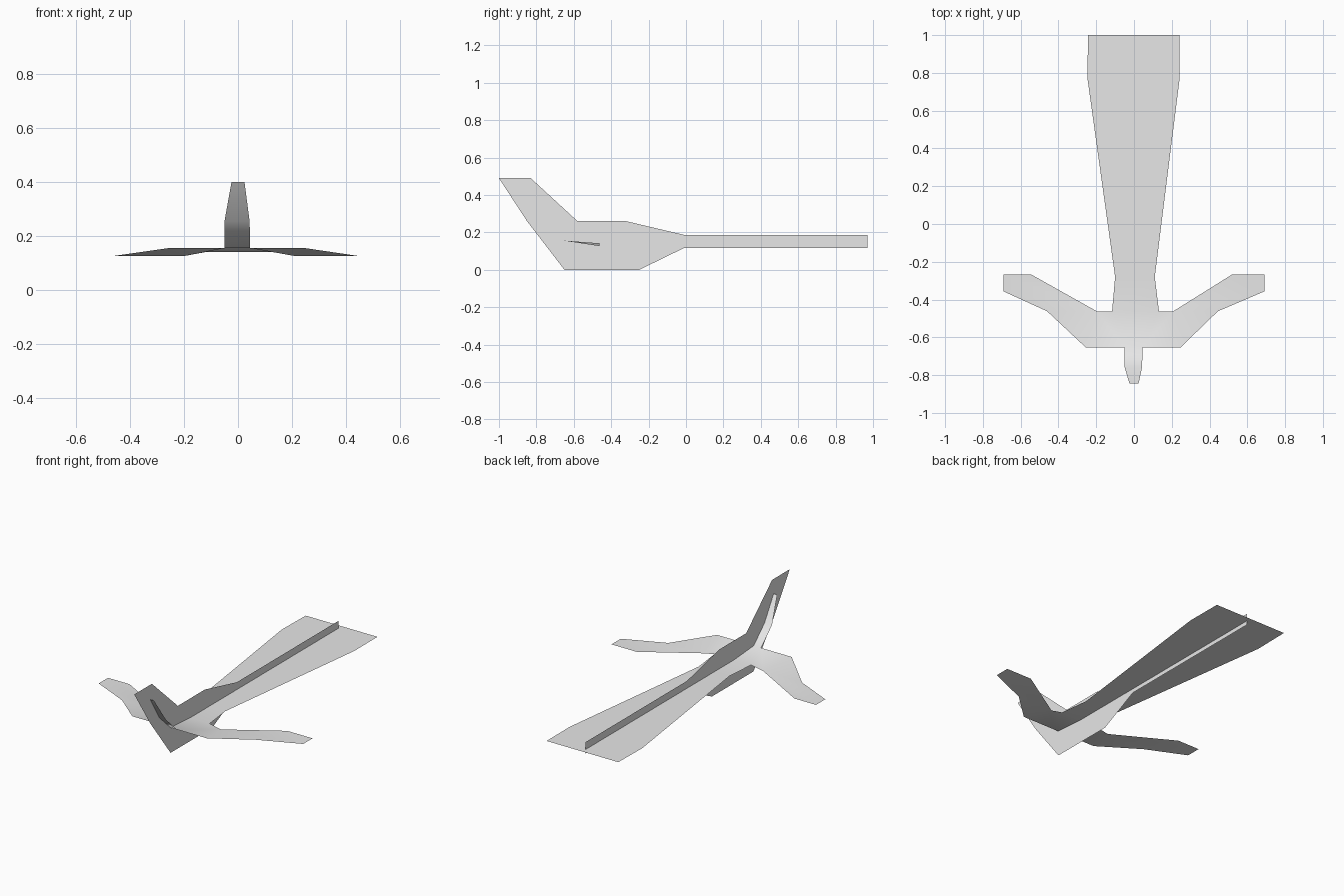
import bpy, bmesh

cube = bpy.data.objects.get("Cube")
if cube:
    bpy.data.objects.remove(cube, do_unlink=True)

# One plain light grey for everything
grey = bpy.data.materials.new("light_grey")
grey.use_nodes = True
colour = (0.8, 0.8, 0.8, 1.0)
grey.diffuse_color = colour
grey.node_tree.nodes["Principled BSDF"].inputs["Base Color"].default_value = colour


def sheet(name, faces, smooth):
    """Thin sheet from faces given as point lists; shared points are welded."""
    bm = bmesh.new()
    for pts in faces:
        bm.faces.new([bm.verts.new(p) for p in pts])
    bmesh.ops.remove_doubles(bm, verts=bm.verts, dist=0.0005)
    bmesh.ops.recalc_face_normals(bm, faces=bm.faces)
    bm.faces.ensure_lookup_table()
    if bm.faces[0].normal.z < -0.01:
        bmesh.ops.reverse_faces(bm, faces=bm.faces)
    for f in bm.faces:
        f.smooth = smooth
    mesh = bpy.data.meshes.new(name)
    bm.to_mesh(mesh)
    bm.free()
    mesh.materials.append(grey)
    obj = bpy.data.objects.new(name, mesh)
    bpy.context.collection.objects.link(obj)
    return obj


# Upright body silhouette: (y, z) outline on the centre plane
profile = [(-1.0, 0.49), (-0.85, 0.26), (-0.65, 0.0), (-0.25, 0.0),
           (-0.01, 0.117), (0.97, 0.117), (0.97, 0.187), (-0.01, 0.187),
           (-0.32, 0.26), (-0.58, 0.26), (-0.83, 0.49)]
sheet("upright_body_sheet", [[(0, y, z) for y, z in profile]], False)

# Level sheet spine, head to tail: (left edge x, right edge x, y, z)
rows = [(-0.024, 0.024, -0.845, 0.40), (-0.05, 0.043, -0.757, 0.255),
        (-0.05, 0.045, -0.653, 0.156), (-0.116, 0.132, -0.462, 0.142),
        (-0.10, 0.11, -0.28, 0.142), (-0.247, 0.242, 0.775, 0.142),
        (-0.243, 0.241, 1.0, 0.142)]
faces = []
for (l0, r0, y0, z0), (l1, r1, y1, z1) in zip(rows, rows[1:]):
    faces.append([(l0, y0, z0), (r0, y0, z0), (r1, y1, z1), (l1, y1, z1)])

# Wings: each point has an x for either side
wing = {
    "root_front": (-0.05, 0.045, -0.653, 0.156),
    "root_back": (-0.116, 0.132, -0.462, 0.142),
    "lead": (-0.256, 0.247, -0.653, 0.156),
    "elbow_front": (-0.46, 0.444, -0.462, 0.127),
    "elbow_back": (-0.197, 0.208, -0.462, 0.127),
    "tip_front": (-0.69, 0.69, -0.357, 0.127),
    "tip_back": (-0.69, 0.69, -0.267, 0.127),
    "trail": (-0.545, 0.52, -0.267, 0.127),
}
wing_faces = [
    ("root_front", "root_back", "elbow_back", "lead"),
    ("lead", "elbow_back", "elbow_front"),
    ("elbow_front", "elbow_back", "trail", "tip_back", "tip_front"),
]
for side in (0, 1):
    for names in wing_faces:
        faces.append([(wing[n][side], wing[n][2], wing[n][3]) for n in names])
sheet("wings_and_tail_sheet", faces, True)
